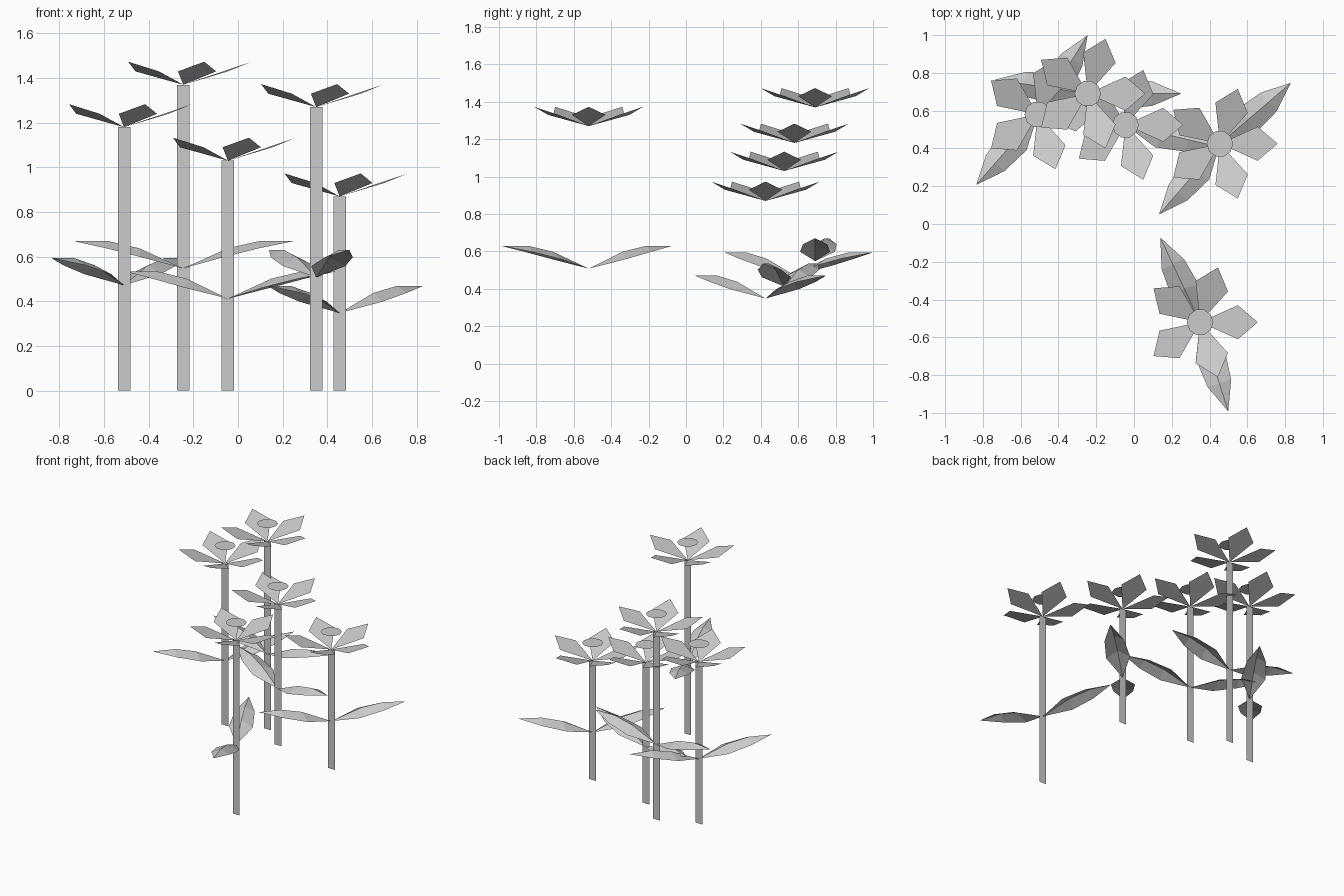
import bpy
import math
from mathutils import Matrix, Vector

if "Cube" in bpy.data.objects:
    bpy.data.objects.remove(bpy.data.objects["Cube"])

grey = bpy.data.materials.new("soft_grey")
grey.diffuse_color = (0.6, 0.6, 0.6, 1)
grey.use_nodes = True
grey.node_tree.nodes["Principled BSDF"].inputs["Base Color"].default_value = grey.diffuse_color


def add_part(name, verts, faces, location):
    mesh = bpy.data.meshes.new(name)
    mesh.from_pydata(verts, [], faces)
    mesh.materials.append(grey)
    obj = bpy.data.objects.new(name, mesh)
    obj.location = location
    bpy.context.collection.objects.link(obj)
    return obj


def spin(points, degrees):
    turn = Matrix.Rotation(math.radians(degrees), 3, 'Z')
    return [turn @ Vector(p) for p in points]


# Kite petal, pointing along +x and rising to its tip
PETAL = [(0, 0, 0), (0.2, -0.09, 0.06), (0.305, 0, 0.103), (0.2, 0.09, 0.06)]

# Leaf sheet with a raised midrib: base, two rows (right, rib, left), tip
LEAF = [(0, 0, 0),
        (0.18, -0.08, 0.05), (0.2, 0, 0.09), (0.18, 0.08, 0.05),
        (0.34, -0.065, 0.09), (0.34, 0, 0.122), (0.34, 0.065, 0.09),
        (0.495, 0, 0.122)]
LEAF_FACES = [(0, 1, 2), (0, 2, 3), (1, 4, 5, 2), (2, 5, 6, 3), (4, 7, 5), (5, 7, 6)]

# x, y, stem height, directions of the two leaves
FLOWERS = [(-0.51, 0.58, 1.18, (228.9, 57.8)),
           (-0.245, 0.69, 1.37, (171.3, 0)),
           (-0.045, 0.525, 1.03, (158, -13.3)),
           (0.35, -0.52, 1.27, (287.5, 115.2)),
           (0.455, 0.425, 0.87, (40.6, 229.3))]

for x, y, h, leaf_angles in FLOWERS:
    # Flat stem strip
    w = 0.028
    add_part("stem", [(-w, 0, 0), (w, 0, 0), (w, 0, h), (-w, 0, h)],
             [(0, 1, 2, 3)], (x, y, 0))

    # Five petals around the stem top
    for i in range(5):
        add_part("petal", spin(PETAL, 72 * i), [(0, 1, 2, 3)], (x, y, h))

    # Flat disc hovering over the petals
    n = 10
    rim = [(0.07 * math.cos(math.tau * i / n), 0.07 * math.sin(math.tau * i / n), 0)
           for i in range(n)]
    add_part("flower_centre", rim, [tuple(range(n))], (x, y, h + 0.13))

    # Pair of leaves part way up the stem
    for angle in leaf_angles:
        add_part("leaf", spin(LEAF, angle), LEAF_FACES, (x, y, 0.4 * h))
